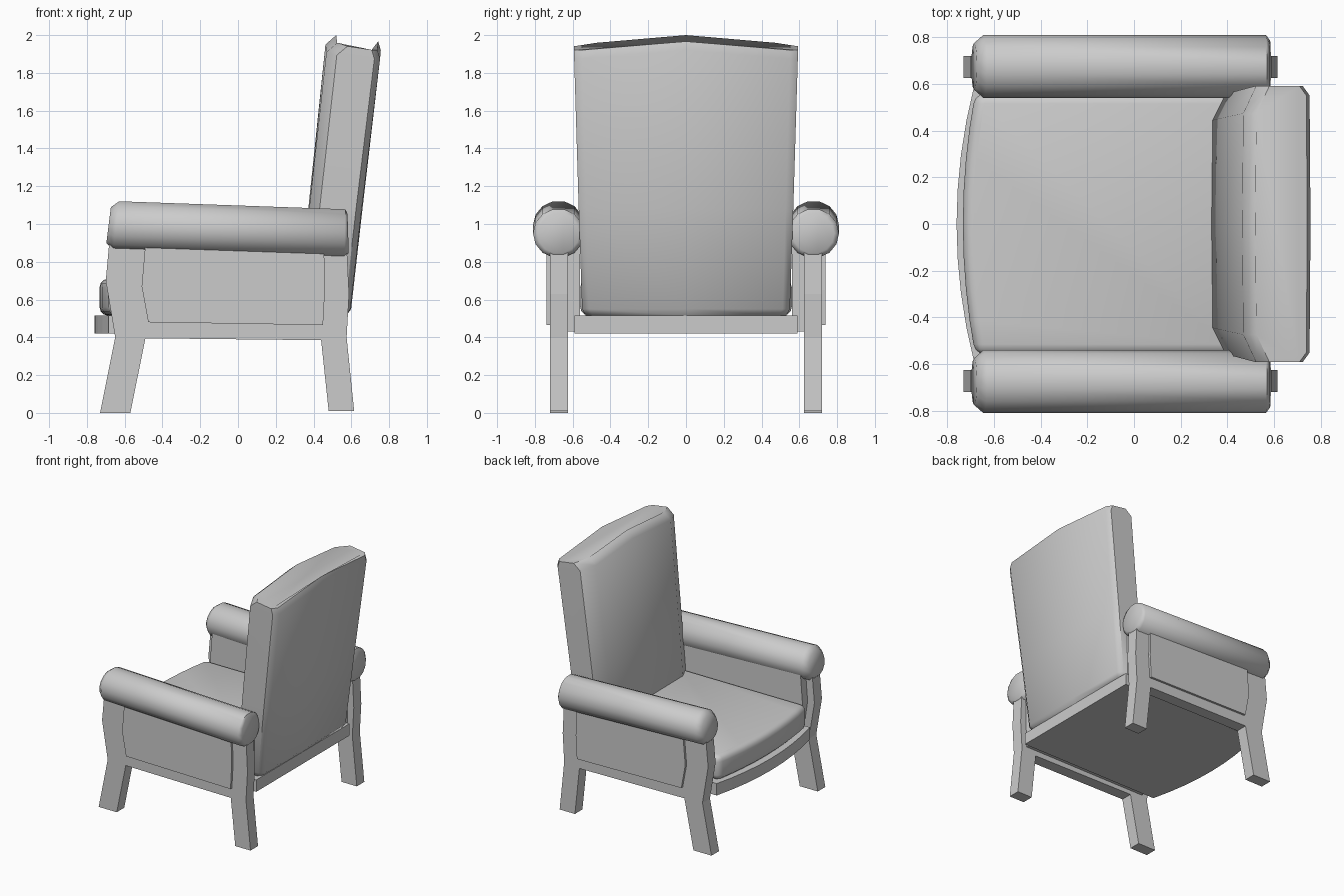
import bpy, bmesh
from math import radians, cos, sin, pi

if "Cube" in bpy.data.objects:
    bpy.data.objects.remove(bpy.data.objects["Cube"])

grey = bpy.data.materials.new("plain_grey")
grey.use_nodes = True
grey.diffuse_color = (0.6, 0.6, 0.6, 1)
grey.node_tree.nodes["Principled BSDF"].inputs["Base Color"].default_value = (0.6, 0.6, 0.6, 1)


def finish(name, bm, smooth=None, bevel=0):
    bmesh.ops.recalc_face_normals(bm, faces=bm.faces)
    mesh = bpy.data.meshes.new(name)
    bm.to_mesh(mesh)
    bm.free()
    mesh.materials.append(grey)
    ob = bpy.data.objects.new(name, mesh)
    bpy.context.collection.objects.link(ob)
    bpy.ops.object.select_all(action='DESELECT')
    ob.select_set(True)
    bpy.context.view_layer.objects.active = ob
    if bevel:
        mod = ob.modifiers.new("soft_edges", 'BEVEL')
        mod.width, mod.segments = bevel, 3
        mod.limit_method, mod.angle_limit = 'ANGLE', radians(40)
        bpy.ops.object.modifier_apply(modifier=mod.name)
    if smooth:
        bpy.ops.object.shade_smooth_by_angle(angle=radians(smooth))
    return ob


def loft(name, rings, **kw):
    """Skin equal-length closed rings and cap both ends."""
    bm = bmesh.new()
    loops = [[bm.verts.new(p) for p in ring] for ring in rings]
    n = len(loops[0])
    for a, b in zip(loops, loops[1:]):
        for i in range(n):
            j = (i + 1) % n
            bm.faces.new((a[i], a[j], b[j], b[i]))
    bm.faces.new(loops[0])
    bm.faces.new(loops[-1])
    return finish(name, bm, **kw)


def side_slab(name, outline, y0, y1, **kw):
    return loft(name, [[(x, y, z) for x, z in outline] for y in (y0, y1)], **kw)


def bowed_slab(name, half, front, bow, back, z0, z1, **kw):
    """Flat slab whose front edge bows forward."""
    ys = [half * (i / 4 - 1) for i in range(9)]
    plan = [(front - bow * (1 - (y / half) ** 2), y) for y in ys]
    plan += [(back, half), (back, -half)]
    return loft(name, [[(x, y, z) for x, y in plan] for z in (z0, z1)], **kw)


# Opening in the side frame, shared with the outer panel
opening = [(-0.49, 0.9), (-0.51, 0.67), (-0.475, 0.48),
           (0.45, 0.465), (0.46, 0.65), (0.455, 0.9)]
frame = [(-0.68, 0.92), (-0.7, 0.7), (-0.65, 0.4), (-0.73, 0), (-0.57, 0),
         (-0.49, 0.395), (0.44, 0.385), (0.48, 0.01), (0.615, 0.01),
         (0.575, 0.4), (0.588, 0.63), (0.575, 0.9)] + opening[::-1]
inner = [(-0.62, 0.95), (-0.64, 0.7), (-0.6, 0.43), (0.53, 0.43), (0.54, 0.9)]

for side, s in (("left", -1), ("right", 1)):
    side_slab(side + "_leg_frame", frame, s * 0.625, s * 0.72)
    side_slab(side + "_outer_panel", opening, s * 0.63, s * 0.738)
    side_slab(side + "_inner_panel", inner, s * 0.56, s * 0.64)

    # Padded arm roll with chamfered ends and a leaning front
    rings = []
    for x, r, lean in ((-0.685, 0.1, 0.12), (-0.645, 0.135, 0.12),
                       (0.565, 0.135, 0.03), (0.583, 0.11, -0.03)):
        zc = 0.97 - 0.035 * x
        rings.append([(x + lean * r * sin(a), s * 0.675 + r * cos(a),
                       zc + 0.97 * r * sin(a))
                      for a in (2 * pi * i / 14 for i in range(14))])
    loft(side + "_arm_roll", rings, smooth=60)

# Seat board and cushion
bowed_slab("seat_board", 0.59, -0.685, 0.075, 0.575, 0.42, 0.515)
bowed_slab("seat_cushion", 0.56, -0.68, 0.053, 0.45, 0.515, 0.71, smooth=50, bevel=0.045)


# Backrest: leaning pad with chamfered corners and a peaked top
def back_ring(z, xf, xb, w, peak=0.0, tilt=0.0):
    half = [(xf, 0), (xf + 0.005, 0.8 * w), (xf + 0.06, w),
            (xb - 0.03, w), (xb, 0.93 * w), (xb + 0.004, 0)]
    plan = half + [(x, -y) for x, y in half[-2:0:-1]]
    return [(x, y, z - peak * abs(y) / w - tilt * (x - xf)) for x, y in plan]


loft("backrest", [back_ring(0.515, 0.33, 0.57, 0.53),
                  back_ring(0.55, 0.315, 0.595, 0.55),
                  back_ring(1.08, 0.372, 0.655, 0.568),
                  back_ring(1.95, 0.463, 0.752, 0.592, 0.05, 0.1),
                  back_ring(2.0, 0.52, 0.738, 0.592, 0.05, 0.15)], smooth=50)
